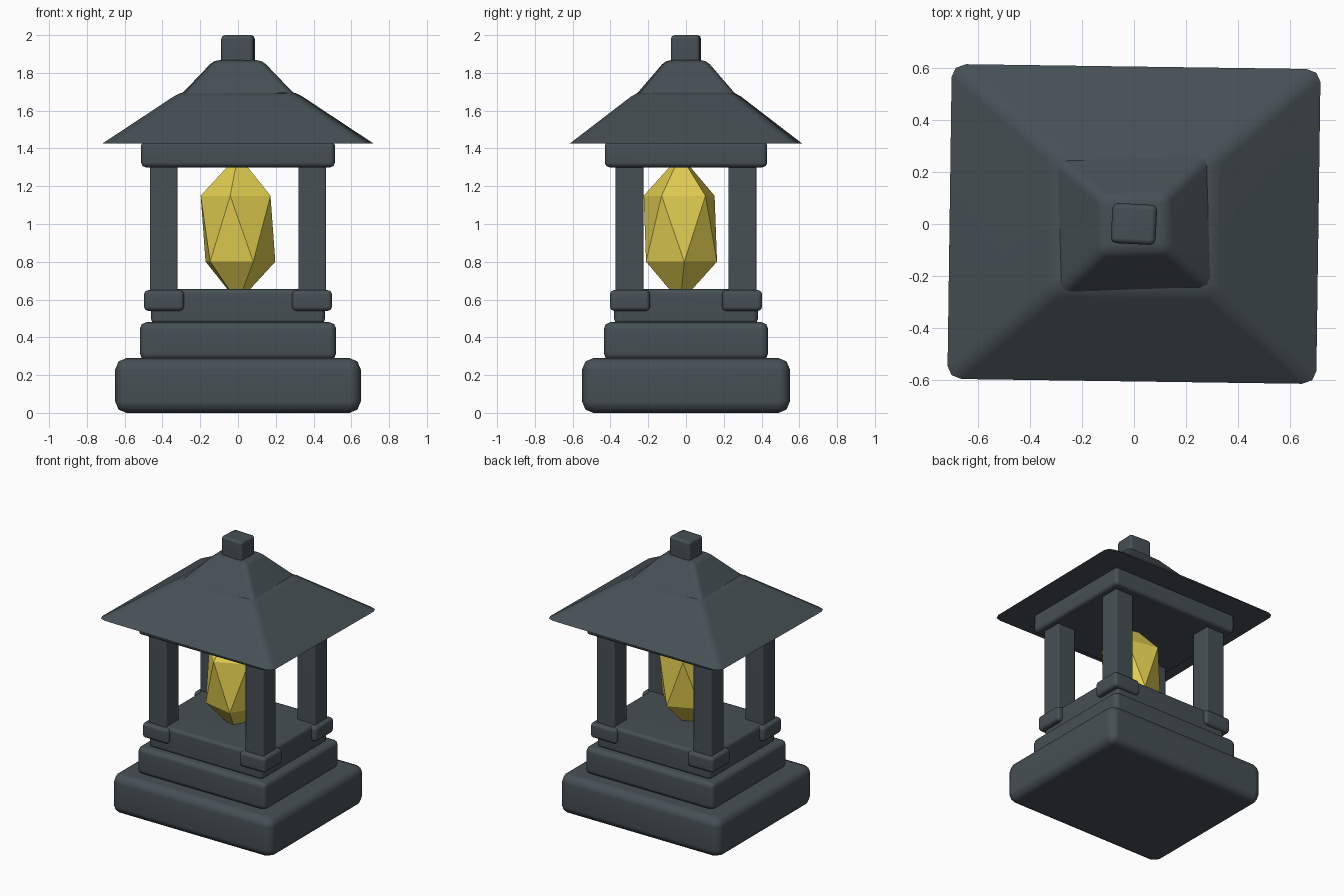
import bpy
import bmesh
from math import radians
from mathutils import Matrix

old = bpy.data.objects.get("Cube")
if old:
    bpy.data.objects.remove(old, do_unlink=True)


def material(name, rgb, rough):
    mat = bpy.data.materials.new(name)
    mat.use_nodes = True
    color = (*rgb, 1.0)
    mat.diffuse_color = color
    bsdf = mat.node_tree.nodes["Principled BSDF"]
    bsdf.inputs["Base Color"].default_value = color
    bsdf.inputs["Roughness"].default_value = rough
    return mat


stone = material("slate stone", (0.061, 0.080, 0.091), 0.9)
amber = material("yellow crystal", (0.75, 0.61, 0.08), 0.6)


def finish(bm, name, mat, smooth_angle=None):
    bmesh.ops.recalc_face_normals(bm, faces=bm.faces[:])
    mesh = bpy.data.meshes.new(name)
    bm.to_mesh(mesh)
    bm.free()
    mesh.materials.append(mat)
    obj = bpy.data.objects.new(name, mesh)
    bpy.context.collection.objects.link(obj)
    if smooth_angle:
        bpy.ops.object.select_all(action="DESELECT")
        obj.select_set(True)
        bpy.context.view_layer.objects.active = obj
        bpy.ops.object.shade_smooth_by_angle(angle=radians(smooth_angle))
        # keep the broad faces looking flat between soft edges
        weighted = obj.modifiers.new("weighted normals", "WEIGHTED_NORMAL")
        weighted.keep_sharp = True
    return obj


def block(name, half_x, half_y, z0, z1, bevel, center=(0, 0), top=None,
          turn=0, segments=2, bevel_bottom=True):
    """Bevelled box, or a frustum when the top half sizes are given."""
    bm = bmesh.new()
    bmesh.ops.create_cube(bm, size=2)
    for v in bm.verts:
        upper = v.co.z > 0
        sx, sy = top if (top and upper) else (half_x, half_y)
        v.co.x *= sx
        v.co.y *= sy
        v.co.z = z1 if upper else z0
    edges = [e for e in bm.edges
             if bevel_bottom or any(v.co.z > z0 + 0.001 for v in e.verts)]
    bmesh.ops.bevel(bm, geom=edges, offset=bevel, segments=segments,
                    profile=0.5, affect="EDGES", clamp_overlap=True)
    bm.transform(Matrix.Translation((*center, 0))
                 @ Matrix.Rotation(radians(turn), 4, "Z"))
    return finish(bm, name, stone, 50)


# Stepped base
block("base_slab", 0.65, 0.55, 0.0, 0.29, 0.06)
block("middle_step", 0.52, 0.435, 0.28, 0.48, 0.035)
block("upper_plinth", 0.46, 0.38, 0.47, 0.655, 0.025)

# Corner posts with their footings
for side_x, x_name in ((1, "left"), (-1, "right")):
    for side_y, y_name in ((-1, "front"), (1, "back")):
        corner = f"{y_name}_{x_name}"
        block(f"footing_{corner}", 0.106, 0.106, 0.54, 0.65, 0.022,
              (side_x * 0.392, side_y * 0.297))
        block(f"post_{corner}", 0.074, 0.074, 0.60, 1.34, 0.010,
              (side_x * 0.393, side_y * 0.299))

# Beam slab under the roof
block("roof_beam", 0.513, 0.43, 1.30, 1.44, 0.025)

# Two roof tiers and the finial, each turned slightly off square
block("lower_roof", 0.71, 0.606, 1.426, 1.70, 0.04, top=(0.30, 0.255),
      turn=-0.8, bevel_bottom=False)
block("upper_roof", 0.292, 0.254, 1.69, 1.868, 0.03, top=(0.125, 0.105),
      turn=1.4, bevel_bottom=False)
block("finial", 0.086, 0.077, 1.84, 2.0, 0.02, turn=-3)

# Faceted crystal standing in the lantern chamber
bm = bmesh.new()
bmesh.ops.create_icosphere(bm, subdivisions=1, radius=1)
bm.transform(Matrix.Translation((0, -0.03, 0.975))
             @ Matrix.Rotation(radians(-30), 4, "Z")
             @ Matrix.Diagonal((0.222, 0.222, 0.39, 1)))
finish(bm, "crystal", amber)
